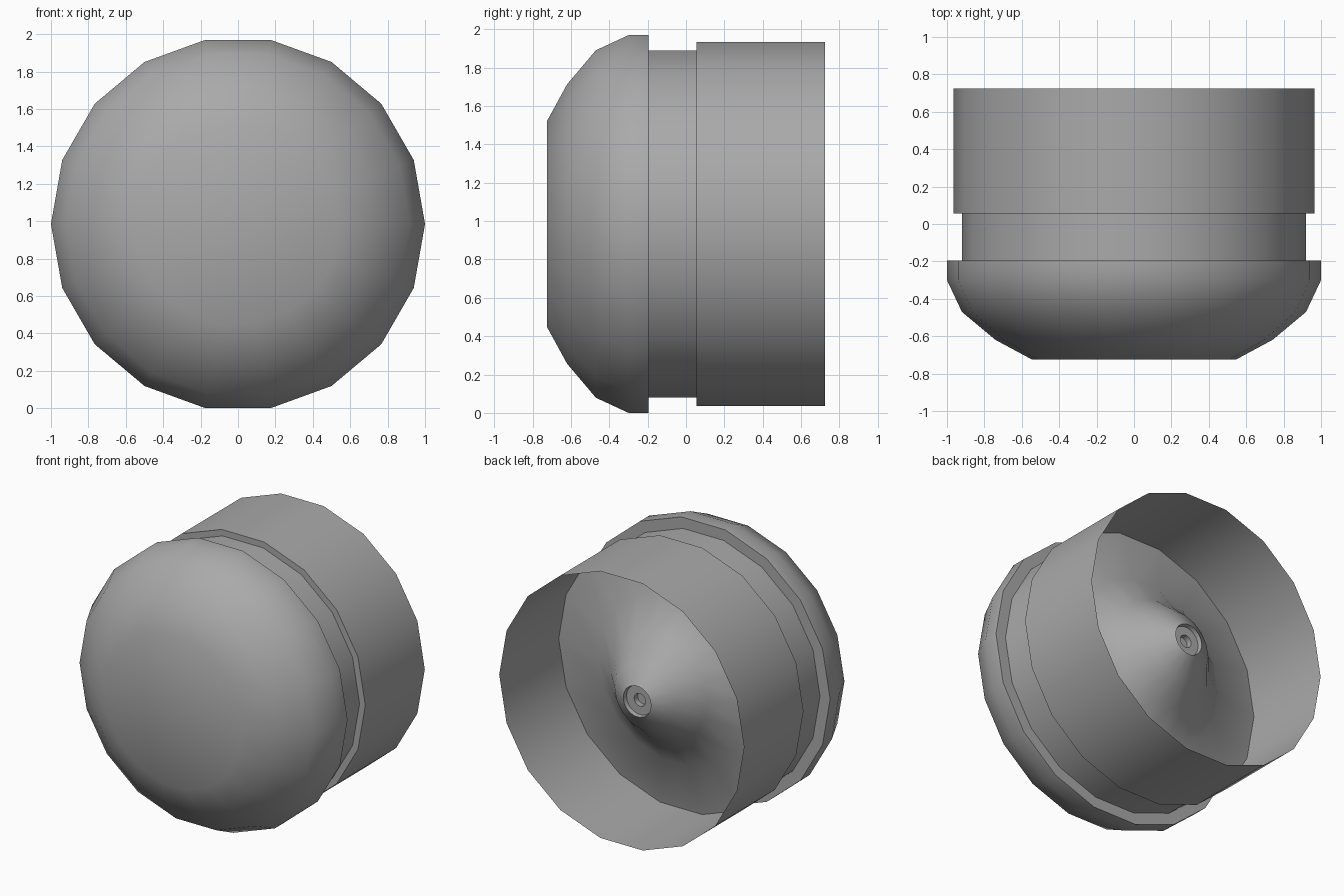
import bpy, bmesh, math

if "Cube" in bpy.data.objects:
    bpy.data.objects.remove(bpy.data.objects["Cube"])

CZ = 0.985   # height of the turning axis
SIDES = 18

dark_grey = bpy.data.materials.new("dark_grey")
dark_grey.diffuse_color = (0.4, 0.4, 0.4, 1)
dark_grey.use_nodes = True
dark_grey.node_tree.nodes["Principled BSDF"].inputs["Base Color"].default_value = dark_grey.diffuse_color


def lathe(name, profile):
    """Turn (y, radius) points around the y axis; radius 0 closes to a centre point."""
    bm = bmesh.new()
    rings = []
    for y, r in profile:
        if r == 0:
            rings.append([bm.verts.new((0, y, CZ))] * SIDES)
        else:
            rings.append([bm.verts.new((r * math.cos(math.tau * i / SIDES), y,
                                        CZ + r * math.sin(math.tau * i / SIDES)))
                          for i in range(SIDES)])
    for a, b in zip(rings, rings[1:]):
        for i in range(SIDES):
            j = (i + 1) % SIDES
            bm.faces.new(dict.fromkeys((a[j], a[i], b[i], b[j])))
    bm.normal_update()
    mesh = bpy.data.meshes.new(name)
    bm.to_mesh(mesh)
    bm.free()
    mesh.materials.append(dark_grey)
    obj = bpy.data.objects.new(name, mesh)
    bpy.context.collection.objects.link(obj)
    bpy.ops.object.select_all(action='DESELECT')
    obj.select_set(True)
    bpy.context.view_layer.objects.active = obj
    bpy.ops.object.shade_smooth_by_angle(angle=math.radians(40))
    return obj


# Domed front cap, its back lip, the neck groove and the step up to the sleeve
lathe("front_cap", [(-0.725, 0), (-0.725, 0.545), (-0.62, 0.74), (-0.47, 0.92),
                    (-0.30, 1.0), (-0.195, 1.0), (-0.195, 0.92), (0.055, 0.92),
                    (0.055, 0.965)])

# Thin sleeve, open at the back
lathe("rear_sleeve", [(0.055, 0.965), (0.725, 0.965)])

# Bell-shaped inner mound rising to a small hub with a recessed hole
lathe("inner_mound", [(0.055, 0.965), (0.13, 0.60), (0.30, 0.38), (0.46, 0.24),
                      (0.55, 0.11), (0.52, 0.105), (0.52, 0.045), (0.48, 0.045),
                      (0.48, 0)])
